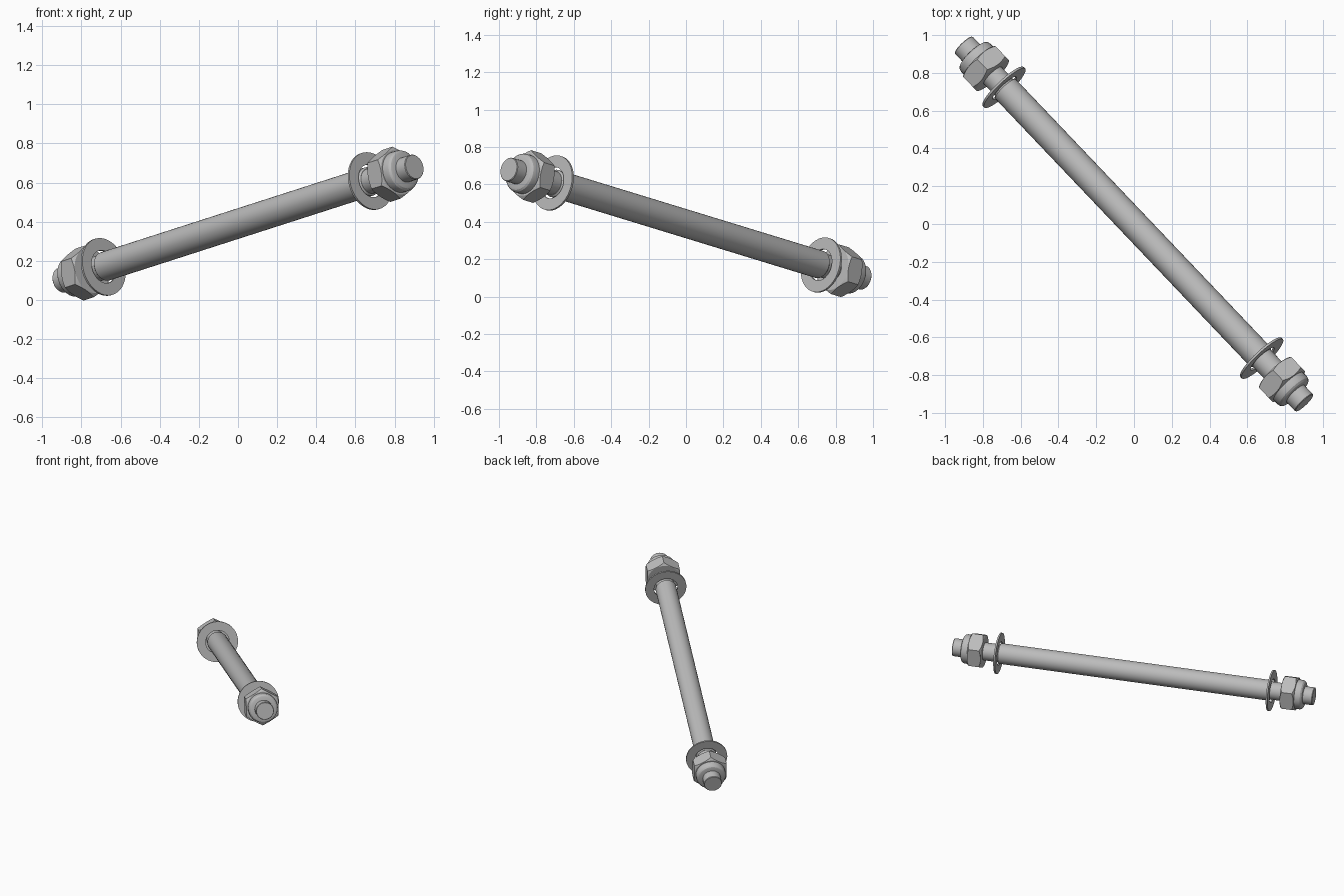
import bpy, bmesh, math
from mathutils import Vector, Matrix

cube = bpy.data.objects.get("Cube")
if cube:
    bpy.data.objects.remove(cube, do_unlink=True)

# Galvanised steel for every part
steel = bpy.data.materials.new("steel_grey")
steel.use_nodes = True
GREY = (0.5, 0.5, 0.5, 1)
steel.diffuse_color = GREY
steel.node_tree.nodes["Principled BSDF"].inputs["Base Color"].default_value = GREY

# The whole assembly lies along one slanted axis
AXIS = Vector((0.902, -0.948, 0.29))
HALF = AXIS.length
PLACE = Matrix.Translation((0, 0, 0.39)) @ AXIS.to_track_quat('Z', 'Y').to_matrix().to_4x4()


def lathe(name, profile, sides=32, ring=False, flip=False, turn=0.0):
    """Turn a (radius, height) profile about the axis; flip mirrors it to the other end."""
    bm = bmesh.new()
    sign = -1 if flip else 1
    loops = []
    for r, h in profile:
        angles = [turn + math.tau * i / sides for i in range(sides)]
        loops.append([bm.verts.new((r * math.cos(a), r * math.sin(a), sign * h)) for a in angles])
    pairs = list(zip(loops, loops[1:]))
    if ring:
        pairs.append((loops[-1], loops[0]))
    else:
        bm.faces.new(loops[0])
        bm.faces.new(loops[-1])
    for a, b in pairs:
        for i in range(sides):
            j = (i + 1) % sides
            bm.faces.new((a[i], a[j], b[j], b[i]))
    bmesh.ops.recalc_face_normals(bm, faces=bm.faces)
    mesh = bpy.data.meshes.new(name)
    bm.to_mesh(mesh)
    bm.free()
    mesh.materials.append(steel)
    obj = bpy.data.objects.new(name, mesh)
    bpy.context.collection.objects.link(obj)
    obj.matrix_world = PLACE
    return obj


def smooth(obj):
    bpy.ops.object.select_all(action='DESELECT')
    obj.select_set(True)
    bpy.context.view_layer.objects.active = obj
    bpy.ops.object.shade_smooth_by_angle(angle=math.radians(25))


def hex_nut(name, flip):
    """Hexagonal prism with its corners turned off by a chamfered cylinder."""
    low, high, r = 1.112, 1.215, 0.136
    nut = lathe(name, [(r, low), (r, high)], 6, flip=flip, turn=math.pi / 2)
    cutter = lathe("nut_chamfer_cutter",
                   [(0.115, low - 0.001), (0.14, low + 0.016),
                    (0.14, high - 0.016), (0.115, high + 0.001)], 48, flip=flip)
    cutter.hide_render = True
    cut = nut.modifiers.new("chamfer", 'BOOLEAN')
    cut.operation = 'INTERSECT'
    cut.solver = 'EXACT'
    cut.object = cutter
    bpy.context.view_layer.objects.active = nut
    bpy.ops.object.modifier_apply(modifier=cut.name)
    bpy.data.objects.remove(cutter, do_unlink=True)
    return nut


# Thick rod, and the thinner threaded stud running through it
smooth(lathe("rod", [(0.066, -1.02), (0.075, -1.01), (0.075, 0.995), (0.066, 1.005)]))
smooth(lathe("threaded_stud", [(0.062, -HALF), (0.065, -HALF + 0.004),
                               (0.065, HALF - 0.004), (0.062, HALF)]))

# Washer, hexagonal nut and rounded locking collar at each end
for end, flip, seat in (("upper", False, 1.004), ("lower", True, 1.023)):
    smooth(lathe(end + "_washer", [(0.086, seat - 0.006), (0.15, seat - 0.006),
                                   (0.15, seat + 0.006), (0.086, seat + 0.006)],
                 40, ring=True, flip=flip))
    smooth(hex_nut(end + "_nut", flip))
    smooth(lathe(end + "_locking_collar", [(0.107, 1.205), (0.107, 1.245), (0.104, 1.257),
                                           (0.096, 1.266), (0.085, 1.27)], flip=flip))
